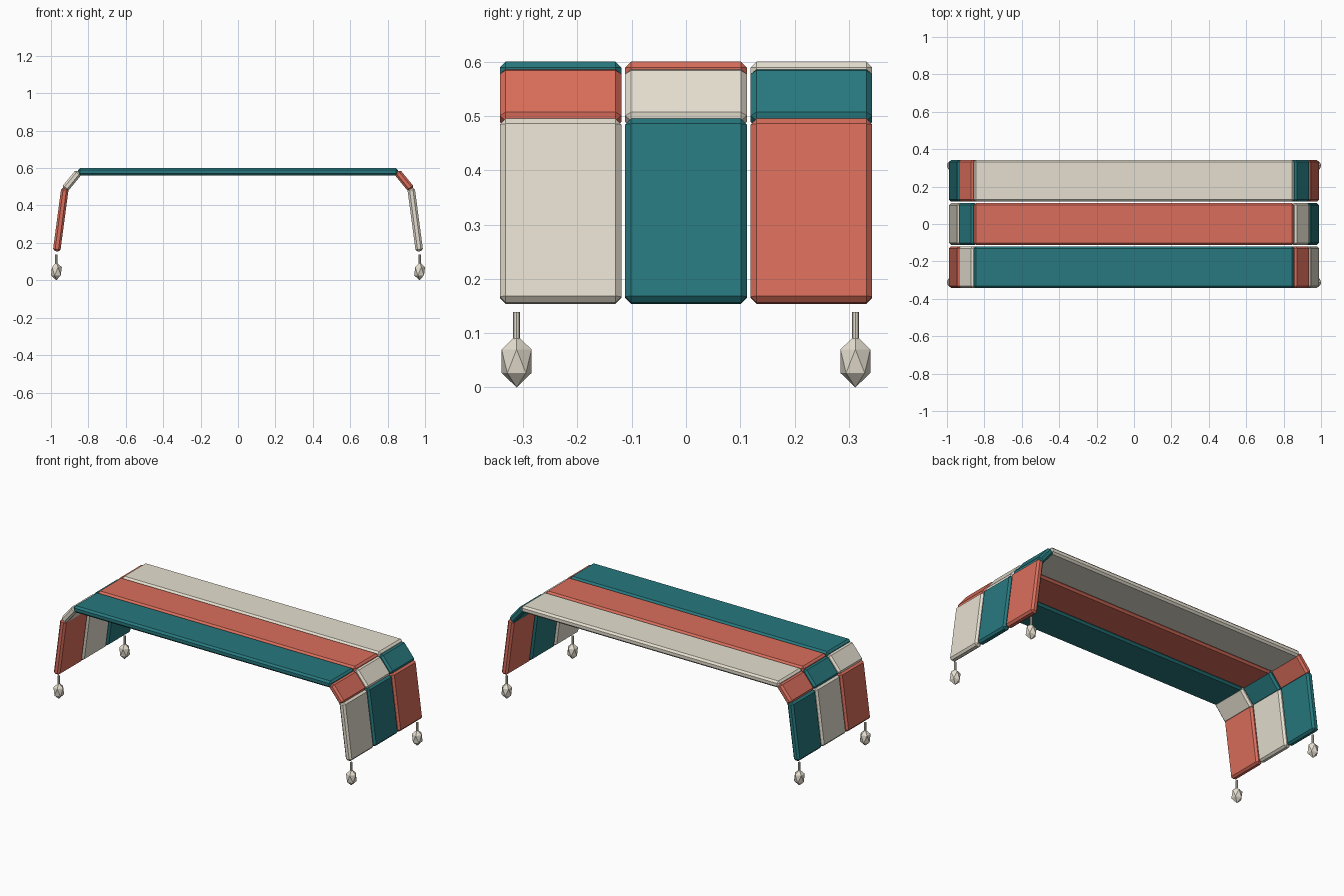
import bpy, bmesh
from math import atan2, hypot
from mathutils import Matrix, Vector

if "Cube" in bpy.data.objects:
    bpy.data.objects.remove(bpy.data.objects["Cube"])


def material(name, rgb):
    m = bpy.data.materials.new(name)
    m.diffuse_color = (*rgb, 1)
    m.use_nodes = True
    m.node_tree.nodes["Principled BSDF"].inputs["Base Color"].default_value = m.diffuse_color
    return m


TEAL = material("teal", (0.02, 0.19, 0.21))
RED = material("coral", (0.70, 0.155, 0.105))
CREAM = material("cream", (0.79, 0.74, 0.63))

THICK, WIDTH, PITCH, BEVEL = 0.04, 0.224, 0.231, 0.011


def finish(name, bm, mat):
    bmesh.ops.recalc_face_normals(bm, faces=bm.faces)
    me = bpy.data.meshes.new(name)
    bm.to_mesh(me)
    bm.free()
    me.materials.append(mat)
    ob = bpy.data.objects.new(name, me)
    bpy.context.collection.objects.link(ob)
    return ob


def panel(name, a, b, y, mat):
    """Chamfered slab whose centre line runs from a to b in the xz plane."""
    dx, dz = b[0] - a[0], b[1] - a[1]
    bm = bmesh.new()
    bmesh.ops.create_cube(bm, size=1, matrix=Matrix.Diagonal((hypot(dx, dz), WIDTH, THICK, 1)))
    bmesh.ops.bevel(bm, geom=bm.edges[:], offset=BEVEL, segments=1, affect='EDGES')
    ob = finish(name, bm, mat)
    ob.location = ((a[0] + b[0]) / 2, y, (a[1] + b[1]) / 2)
    ob.rotation_euler.y = -atan2(dz, dx)


# Three striped runs: top panel, sloping shoulders, hanging drops
# colours: top, (left shoulder, left drop), (right shoulder, right drop)
rows = [
    ("front", -PITCH, TEAL, (CREAM, RED), (RED, CREAM)),
    ("middle", 0, RED, (TEAL, CREAM), (CREAM, TEAL)),
    ("back", PITCH, CREAM, (RED, TEAL), (TEAL, RED)),
]
for row, y, top, left, right in rows:
    panel(f"{row}_top_panel", (-0.856, 0.58), (0.856, 0.58), y, top)
    for side, s, (shoulder, drop) in (("left", -1, left), ("right", 1, right)):
        panel(f"{row}_{side}_shoulder", (s * 0.85, 0.58), (s * 0.927, 0.486), y, shoulder)
        panel(f"{row}_{side}_drop", (s * 0.925, 0.494), (s * 0.970, 0.155), y, drop)

# Corner tassels: faceted bead with a thin cord
for sx, side in ((-1, "left"), (1, "right")):
    for sy, end in ((-1, "front"), (1, "back")):
        pos = Vector((sx * 0.971, sy * 0.312, 0))
        bm = bmesh.new()
        bmesh.ops.create_icosphere(bm, subdivisions=1, radius=1,
                                   matrix=Matrix.Diagonal((0.0325, 0.0325, 0.0483, 1)))
        finish(f"{end}_{side}_tassel_bead", bm, CREAM).location = pos + Vector((0, 0, 0.0483))
        bm = bmesh.new()
        bmesh.ops.create_cone(bm, cap_ends=True, segments=8, radius1=0.0065,
                              radius2=0.0065, depth=0.054)
        finish(f"{end}_{side}_tassel_cord", bm, CREAM).location = pos + Vector((0, 0, 0.112))
